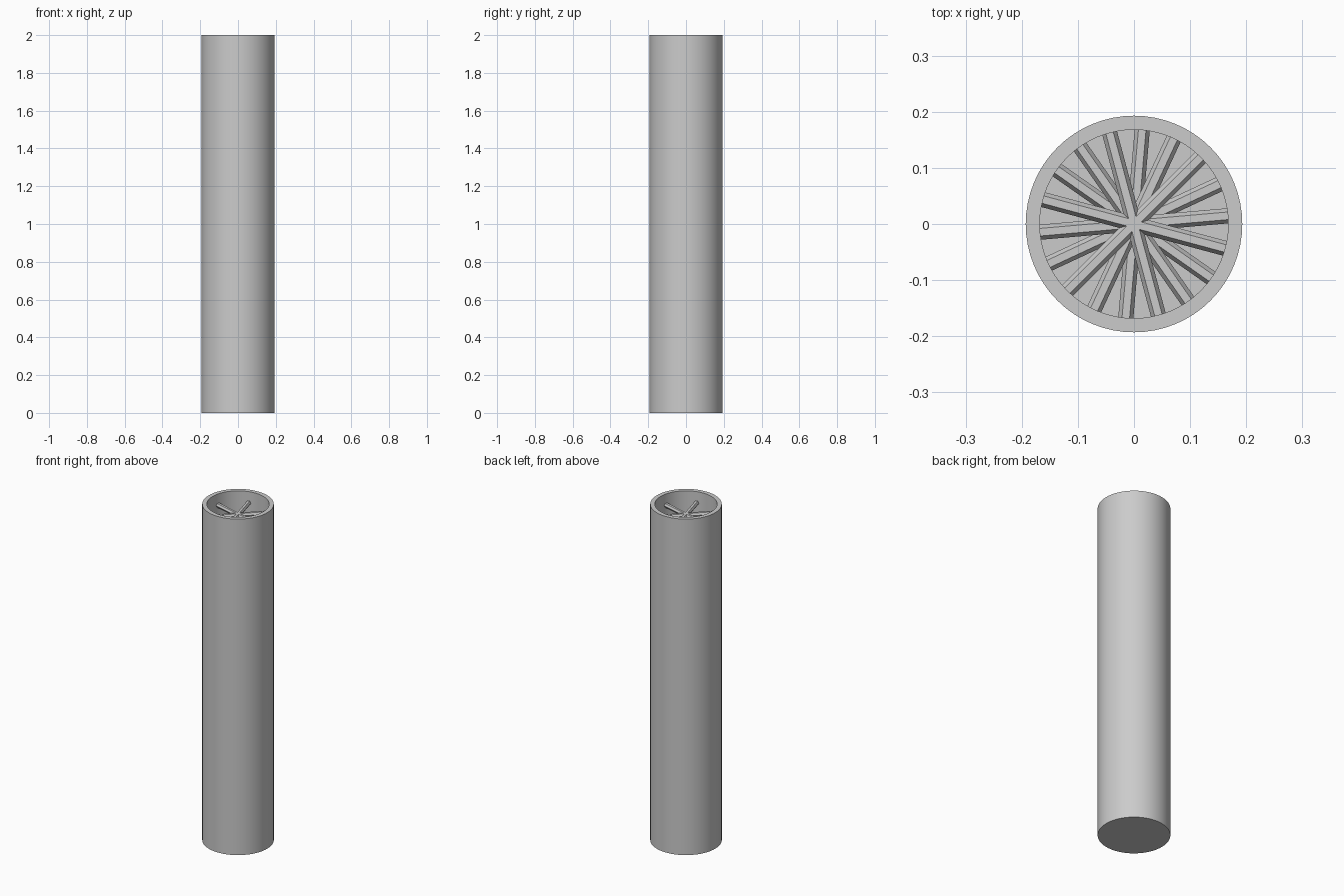
import bpy
import bmesh
from math import radians, tau
from mathutils import Matrix, Vector

cube = bpy.data.objects.get("Cube")
if cube:
    bpy.data.objects.remove(cube, do_unlink=True)

OUTER, INNER, HEIGHT, FLOOR = 0.193, 0.168, 2.0, 0.025
LAYERS = 15
BAR_RADIUS = 0.0135

# One plain grey for everything
grey = bpy.data.materials.new("plain_grey")
grey.use_nodes = True
colour = (0.6, 0.6, 0.6, 1)
grey.diffuse_color = colour
grey.node_tree.nodes["Principled BSDF"].inputs["Base Color"].default_value = colour


def add_object(name, bm):
    mesh = bpy.data.meshes.new(name)
    bm.to_mesh(mesh)
    bm.free()
    mesh.materials.append(grey)
    obj = bpy.data.objects.new(name, mesh)
    bpy.context.collection.objects.link(obj)
    return obj


# Hollow tube with a closed bottom, turned from its wall profile
bm = bmesh.new()
profile = [(0, 0), (OUTER, 0), (OUTER, HEIGHT), (INNER, HEIGHT), (INNER, FLOOR), (0, FLOOR)]
verts = [bm.verts.new((r, 0, z)) for r, z in profile]
edges = [bm.edges.new(pair) for pair in zip(verts, verts[1:])]
bmesh.ops.spin(bm, geom=verts + edges, cent=(0, 0, 0), axis=(0, 0, 1),
               angle=tau, steps=64)
bmesh.ops.remove_doubles(bm, verts=bm.verts[:], dist=0.0001)
bmesh.ops.recalc_face_normals(bm, faces=bm.faces[:])
tube = add_object("tube", bm)
bpy.context.view_layer.objects.active = tube
tube.select_set(True)
bpy.ops.object.shade_smooth_by_angle(angle=radians(30))
tube.select_set(False)

# Stacked stars of three hexagonal bars, each layer turned a little further
lay_down = Matrix.Rotation(radians(90), 4, "Y")
spacing = HEIGHT / LAYERS
for layer in range(LAYERS):
    bm = bmesh.new()
    z = HEIGHT - spacing * (layer + 0.5)
    for arm in range(3):
        turn = Matrix.Rotation(radians(45 + 20 * layer + 60 * arm), 4, "Z")
        place = Matrix.Translation(Vector((0, 0, z)))
        bmesh.ops.create_cone(bm, cap_ends=True, segments=6, radius1=BAR_RADIUS,
                              radius2=BAR_RADIUS, depth=2 * INNER + 0.01,
                              matrix=place @ turn @ lay_down)
    add_object(f"bar_star_{layer + 1}", bm)
